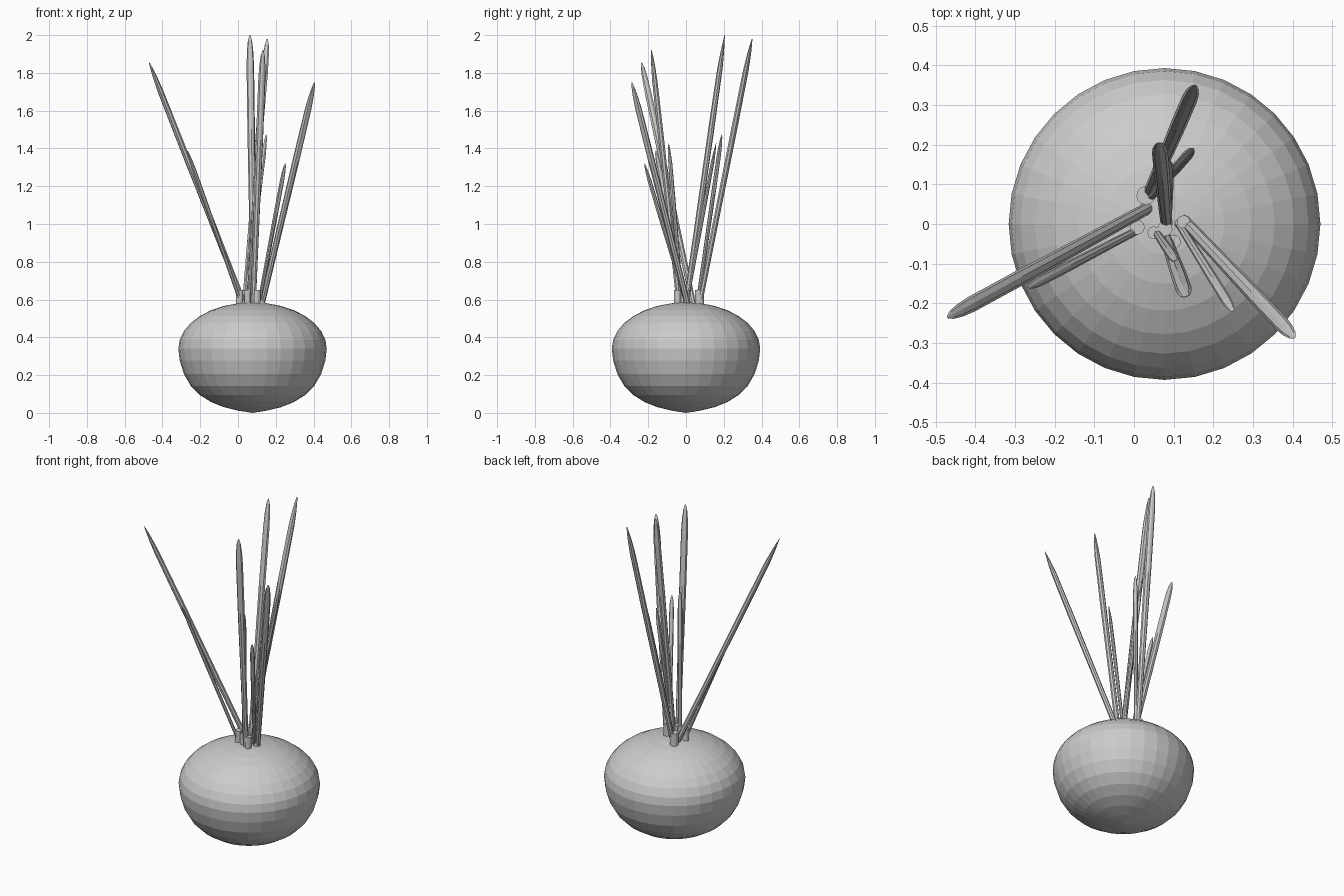
import bpy, bmesh, math
from mathutils import Vector

if "Cube" in bpy.data.objects:
    bpy.data.objects.remove(bpy.data.objects["Cube"])

grey = bpy.data.materials.new("plain grey")
grey.diffuse_color = (0.6, 0.6, 0.6, 1)
grey.use_nodes = True
grey.node_tree.nodes["Principled BSDF"].inputs["Base Color"].default_value = grey.diffuse_color


def finish(name, bm):
    bmesh.ops.recalc_face_normals(bm, faces=bm.faces[:])
    me = bpy.data.meshes.new(name)
    bm.to_mesh(me)
    bm.free()
    me.materials.append(grey)
    ob = bpy.data.objects.new(name, me)
    bpy.context.collection.objects.link(ob)
    return ob


def loft(bm, rings):
    """Skin a list of equal point rings and close both ends."""
    loops = [[bm.verts.new(p) for p in r] for r in rings]
    n = len(loops[0])
    for a, b in zip(loops, loops[1:]):
        for i in range(n):
            j = (i + 1) % n
            bm.faces.new((a[i], a[j], b[j], b[i]))
    bm.faces.new(loops[0][::-1])
    bm.faces.new(loops[-1])


# Bulb: flattened sphere with the underside drawn to a soft point
CX, R, MID, TOP = 0.077, 0.393, 0.34, 0.245
low_z = [0.277, 0.205, 0.143, 0.094, 0.057, 0.030, 0.012, 0.0]
bm = bmesh.new()
bmesh.ops.create_uvsphere(bm, u_segments=32, v_segments=16, radius=1)
for v in bm.verts:
    k = round(math.degrees(math.asin(max(-1, min(1, v.co.z)))) / 11.25)
    z = MID + TOP * v.co.z if k >= 0 else low_z[-k - 1]
    v.co = (CX + R * v.co.x, R * v.co.y, z)
finish("bulb", bm)

# Leaves: (base x, base y), (tip x, y, z), half width
leaves = [
    ((0.035, 0.040), (-0.470, -0.235, 1.855), 0.020),
    ((0.125, 0.010), (0.405, -0.287, 1.750), 0.020),
    ((0.035, 0.070), (0.155, 0.350, 1.980), 0.020),
    ((0.082, 0.000), (0.063, 0.205, 2.000), 0.020),
    ((0.080, -0.035), (0.132, -0.183, 1.920), 0.020),
    ((0.020, -0.010), (-0.268, -0.160, 1.390), 0.013),
    ((0.110, 0.005), (0.250, -0.220, 1.320), 0.013),
    ((0.035, 0.060), (0.150, 0.190, 1.475), 0.013),
    ((0.085, 0.000), (0.088, 0.160, 1.430), 0.013),
    ((0.055, -0.020), (0.105, -0.092, 1.425), 0.013),
]
# along the leaf: position, width factor, thickness factor
stations = [(0, .75, .75), (.3, .85, .75), (.65, 1, .8), (.88, 1, .7),
            (.94, .85, .45), (.98, .55, .2), (1, .15, .05)]
SIDES = 8
for i, ((bx, by), tip, w) in enumerate(leaves):
    base, tip = Vector((bx, by, 0.57)), Vector(tip)
    d = (tip - base).normalized()
    side = d.cross(Vector((d.x, d.y, 0))).normalized()
    out = side.cross(d)
    rings = []
    for t, fw, ft in stations:
        c = base.lerp(tip, t)
        rings.append([c + side * (w * fw * math.cos(a)) + out * (w * ft * math.sin(a))
                      for a in (2 * math.pi * k / SIDES for k in range(SIDES))])
    bm = bmesh.new()
    loft(bm, rings)
    finish(f"{'long' if i < 5 else 'short'}_leaf_{i + 1}", bm)

# Sheaths: short stubs around the leaf bases
stubs = [(0.030, 0.072, 0.024), (0.008, -0.008, 0.019), (0.125, 0.005, 0.017),
         (0.078, -0.012, 0.019), (0.100, -0.045, 0.018), (0.050, -0.022, 0.016)]
for i, (x, y, r) in enumerate(stubs):
    bm = bmesh.new()
    loft(bm, [[(x + r * math.cos(2 * math.pi * k / 12),
                y + r * math.sin(2 * math.pi * k / 12), z) for k in range(12)]
              for z in (0.56, 0.65)])
    finish(f"sheath_{i + 1}", bm)
